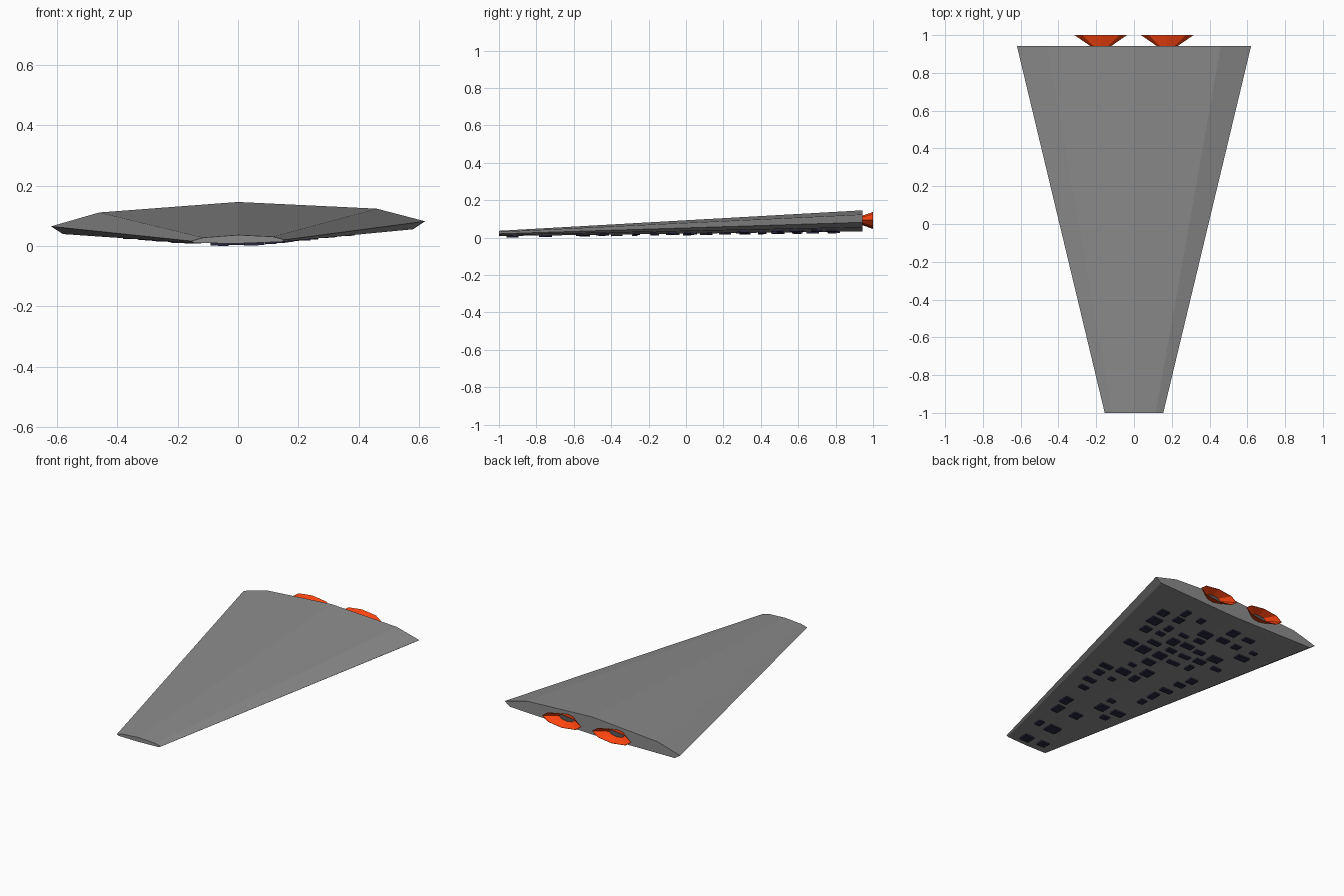
import bpy, bmesh, math, random

if "Cube" in bpy.data.objects:
    bpy.data.objects.remove(bpy.data.objects["Cube"])

random.seed(11)
NOSE_Y, STERN_Y = -1.0, 0.943
NOSE_SCALE = 0.25          # nose section relative to stern section
ROLL = 0.0137              # slight sideways lean of the whole craft
KEEL = 0.014               # depth of the shallow V under the stern


def material(name, rgb):
    m = bpy.data.materials.new(name)
    m.diffuse_color = (*rgb, 1.0)
    m.use_nodes = True
    m.node_tree.nodes["Principled BSDF"].inputs["Base Color"].default_value = m.diffuse_color
    return m


def finish(bm, name, mat):
    bmesh.ops.recalc_face_normals(bm, faces=bm.faces)
    me = bpy.data.meshes.new(name)
    bm.to_mesh(me)
    bm.free()
    ob = bpy.data.objects.new(name, me)
    bpy.context.collection.objects.link(ob)
    me.materials.append(mat)
    return ob


def along(y):
    """0 at the nose, 1 at the stern."""
    return (y - NOSE_Y) / (STERN_Y - NOSE_Y)


def base_z(x, y):
    return 0.012 + 0.0355 * along(y) + ROLL * x


def belly_z(x, y):
    s = NOSE_SCALE + (1 - NOSE_SCALE) * along(y)
    return base_z(x, y) - KEEL * max(0, s - abs(x) / 0.58)


def bridge(bm, a, b):
    n = len(a)
    for i in range(n):
        j = (i + 1) % n
        bm.faces.new((a[i], a[j], b[j], b[i]))


# Hull: eight-sided section tapering from stern to nose
grey = material("hull_dark_grey", (0.26, 0.26, 0.26))
half = [(0.58, 0.0), (0.62, 0.026), (0.46, 0.07)]
section = half + [(0.0, 0.0985)] + [(-x, z) for x, z in reversed(half)] + [(0.0, -KEEL)]
bm = bmesh.new()
rings = []
for y, s in ((NOSE_Y, NOSE_SCALE), (STERN_Y, 1.0)):
    rings.append([bm.verts.new((x * s, y, base_z(x * s, y) + z * s)) for x, z in section])
bridge(bm, *rings)
for r in rings:
    bm.faces.new(r)
finish(bm, "hull", grey)

# Engine nozzles: flattened flaring bowls, open to the rear
orange = material("nozzle_orange", (1.0, 0.06, 0.005))
dark = material("nozzle_core_grey", (0.1, 0.1, 0.1))
SIDES = 8


def ellipse(bm, cx, y, rx, rz):
    cz = 0.092 + ROLL * cx
    return [bm.verts.new((cx + rx * math.cos(2 * math.pi * i / SIDES), y,
                          cz + rz * math.sin(2 * math.pi * i / SIDES)))
            for i in range(SIDES)]


for side, cx in (("left", -0.176), ("right", 0.176)):
    bm = bmesh.new()
    # outer wall, lip, inner wall
    profile = [(0.94, 0.052, 0.022), (1.0, 0.139, 0.043),
               (1.0, 0.135, 0.041), (0.947, 0.052, 0.020)]
    rings = [ellipse(bm, cx, *p) for p in profile]
    for a, b in zip(rings, rings[1:]):
        bridge(bm, a, b)
    bm.faces.new(rings[0])
    bm.faces.new(rings[-1])
    finish(bm, side + "_engine_nozzle", orange)
    # dark bowl floor
    bm = bmesh.new()
    core = [ellipse(bm, cx, y, 0.054, 0.021) for y in (0.944, 0.949)]
    bridge(bm, *core)
    for r in core:
        bm.faces.new(r)
    finish(bm, side + "_engine_core", dark)

# Belly panels: thin dark plates scattered in rows under the hull
navy = material("panel_navy", (0.02, 0.02, 0.05))
bm = bmesh.new()
y = -0.93
while y < 0.83:
    limit = 0.78 * (0.145 + 0.435 * along(y))
    count = max(2, round(2 * limit / 0.115))
    for k in range(count):
        if random.random() < 0.38:
            continue
        cx = -limit + 2 * limit * (k + 0.5) / count + random.uniform(-0.012, 0.012)
        cy = y + random.uniform(-0.012, 0.012)
        w, d = random.uniform(0.018, 0.042), random.uniform(0.013, 0.036)
        corners = [(cx - w, cy - d), (cx + w, cy - d), (cx + w, cy + d), (cx - w, cy + d)]
        low, high = ([bm.verts.new((px, py, max(0, belly_z(px, py) + o))) for px, py in corners]
                     for o in (-0.009, 0.003))
        bridge(bm, low, high)
        bm.faces.new(low)
        bm.faces.new(high)
    y += 0.095
finish(bm, "belly_panels", navy)
